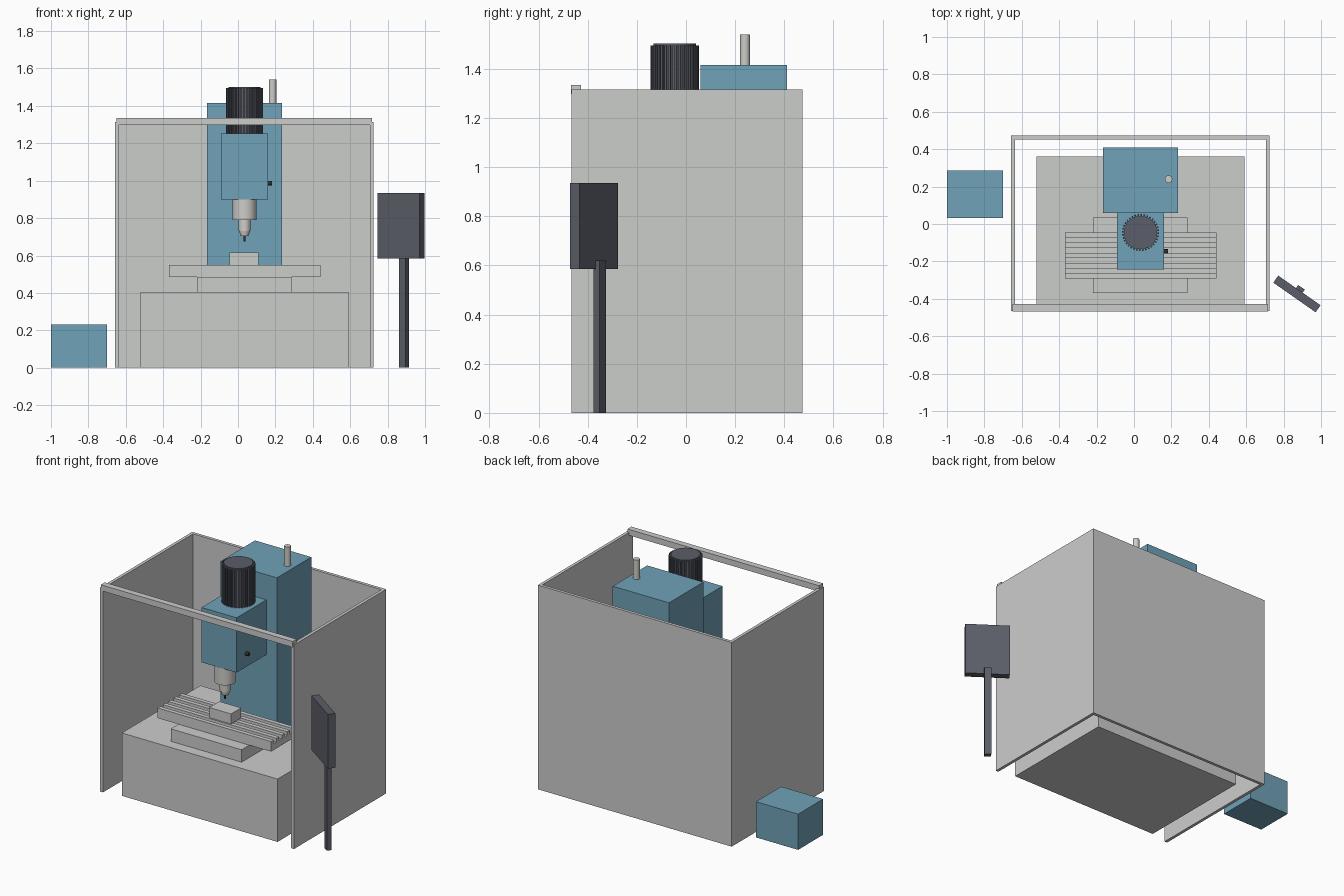
import bpy, bmesh
from math import cos, sin, pi, radians
from mathutils import Matrix, Vector

cube = bpy.data.objects.get("Cube")
if cube:
    bpy.data.objects.remove(cube, do_unlink=True)


def material(name, rgb):
    m = bpy.data.materials.new(name)
    m.use_nodes = True
    m.diffuse_color = (*rgb, 1)
    m.node_tree.nodes["Principled BSDF"].inputs["Base Color"].default_value = (*rgb, 1)
    return m


GREY = material("light grey", (0.60, 0.61, 0.60))
BLUE = material("machine blue", (0.16, 0.36, 0.48))
DARK = material("dark slate", (0.105, 0.112, 0.138))
BLACK = material("near black", (0.03, 0.03, 0.035))
STEEL = material("pale steel", (0.62, 0.61, 0.58))


def finish(name, bm, mat, smooth=False):
    bmesh.ops.recalc_face_normals(bm, faces=bm.faces[:])
    mesh = bpy.data.meshes.new(name)
    bm.to_mesh(mesh)
    bm.free()
    mesh.materials.append(mat)
    ob = bpy.data.objects.new(name, mesh)
    bpy.context.collection.objects.link(ob)
    if smooth:
        bpy.ops.object.select_all(action='DESELECT')
        ob.select_set(True)
        bpy.context.view_layer.objects.active = ob
        bpy.ops.object.shade_smooth_by_angle(angle=radians(35))
    return ob


def box(name, x, y, z, mat):
    """Box from (min, max) ranges."""
    bm = bmesh.new()
    bmesh.ops.create_cube(bm, size=1)
    for v in bm.verts:
        v.co = [r[0] + (c + 0.5) * (r[1] - r[0]) for c, r in zip(v.co, (x, y, z))]
    return finish(name, bm, mat)


def prism(name, points, vec, mat):
    """Extrude a closed outline along a vector."""
    bm = bmesh.new()
    face = bm.faces.new([bm.verts.new(p) for p in points])
    out = bmesh.ops.extrude_face_region(bm, geom=[face])
    for v in out["geom"]:
        if isinstance(v, bmesh.types.BMVert):
            v.co += Vector(vec)
    return finish(name, bm, mat)


def cylinder(name, x, y, z, r, mat, r_bottom=None, segments=32):
    bm = bmesh.new()
    bmesh.ops.create_cone(bm, cap_ends=True, segments=segments,
                          radius1=r_bottom or r, radius2=r, depth=z[1] - z[0],
                          matrix=Matrix.Translation((x, y, sum(z) / 2)))
    return finish(name, bm, mat, True)


# Enclosure: three-sided sheet shell, open at the front, with a top rail
L, R, F, B, T = -0.657, 0.725, -0.465, 0.473, 0.02
prism("enclosure_walls",
      [(L, F, 0), (L, B, 0), (R, B, 0), (R, F, 0), (R - T, F, 0),
       (R - T, B - T, 0), (L + T, B - T, 0), (L + T, F, 0)],
      (0, 0, 1.315), GREY)
box("front_top_rail", (-0.65, 0.716), (-0.467, -0.427), (1.297, 1.335), GREY)

# Machine bed and saddle
box("base", (-0.52, 0.59), (-0.44, 0.36), (0, 0.405), GREY)
box("saddle", (-0.22, 0.285), (-0.37, 0.035), (0.405, 0.485), GREY)

# Slotted table: rib outline extruded along x
Y0, Y1, RIBS = -0.292, -0.045, 5
step = (Y1 - Y0) / (2 * RIBS - 1)
outline = [(-0.37, Y1, 0.485), (-0.37, Y0, 0.485)]
for i in range(RIBS):
    a, b = Y0 + 2 * i * step, Y0 + (2 * i + 1) * step
    if i:
        outline.append((-0.37, a, 0.525))
    outline += [(-0.37, a, 0.55), (-0.37, b, 0.55)]
    if i < RIBS - 1:
        outline.append((-0.37, b, 0.525))
prism("slotted_table", outline, (0.81, 0, 0), GREY)
box("workpiece", (-0.045, 0.11), (-0.228, -0.125), (0.55, 0.615), GREY)

# Column and spindle head
box("column", (-0.166, 0.235), (0.06, 0.41), (0.405, 1.415), BLUE)
box("spindle_head", (-0.09, 0.16), (-0.243, 0.06), (0.9, 1.253), BLUE)
cylinder("column_post", 0.185, 0.24, (1.415, 1.54), 0.02, STEEL)

# Spindle stack
SX, SY = 0.035, -0.18
cylinder("quill", SX, SY, (0.79, 0.9), 0.064, STEEL)
cylinder("spindle_nose", SX, SY, (0.73, 0.79), 0.033, STEEL)
cylinder("collet", SX, SY, (0.705, 0.73), 0.028, STEEL, 0.022)
cylinder("cutting_tool", SX, SY, (0.675, 0.705), 0.006, BLACK, segments=12)

# Finned motor: a toothed ring outline around a plain core
MX, MY, FINS = 0.035, -0.046, 36
ring = []
for i in range(FINS):
    for t, r in ((0, 0.089), (0.5, 0.089), (0.5, 0.099), (1, 0.099)):
        a = 2 * pi * (i + t) / FINS
        ring.append((MX + r * cos(a), MY + r * sin(a), 1.253))
prism("motor_fins", ring, (0, 0, 0.242), DARK)
cylinder("motor_core", MX, MY, (1.253, 1.502), 0.086, DARK, segments=48)

# Side knob on the head
knob = cylinder("side_knob", 0, 0, (-0.011, 0.011), 0.012, BLACK, segments=16)
knob.rotation_euler = (0, pi / 2, 0)
knob.location = (0.171, -0.147, 0.987)

# Control panel on its angled stand
turn = radians(-35)
panel = box("control_panel", (-0.138, 0.138), (-0.023, 0.023), (0.585, 0.935), DARK)
stand = box("panel_stand", (-0.0215, 0.0215), (0.013, 0.043), (0, 0.62), DARK)
for part in (panel, stand):
    part.rotation_euler.z = turn
    part.location = (0.871, -0.374, 0)

# Separate floor unit beside the enclosure
box("floor_unit", (-1, -0.7), (0.032, 0.287), (0, 0.23), BLUE)
